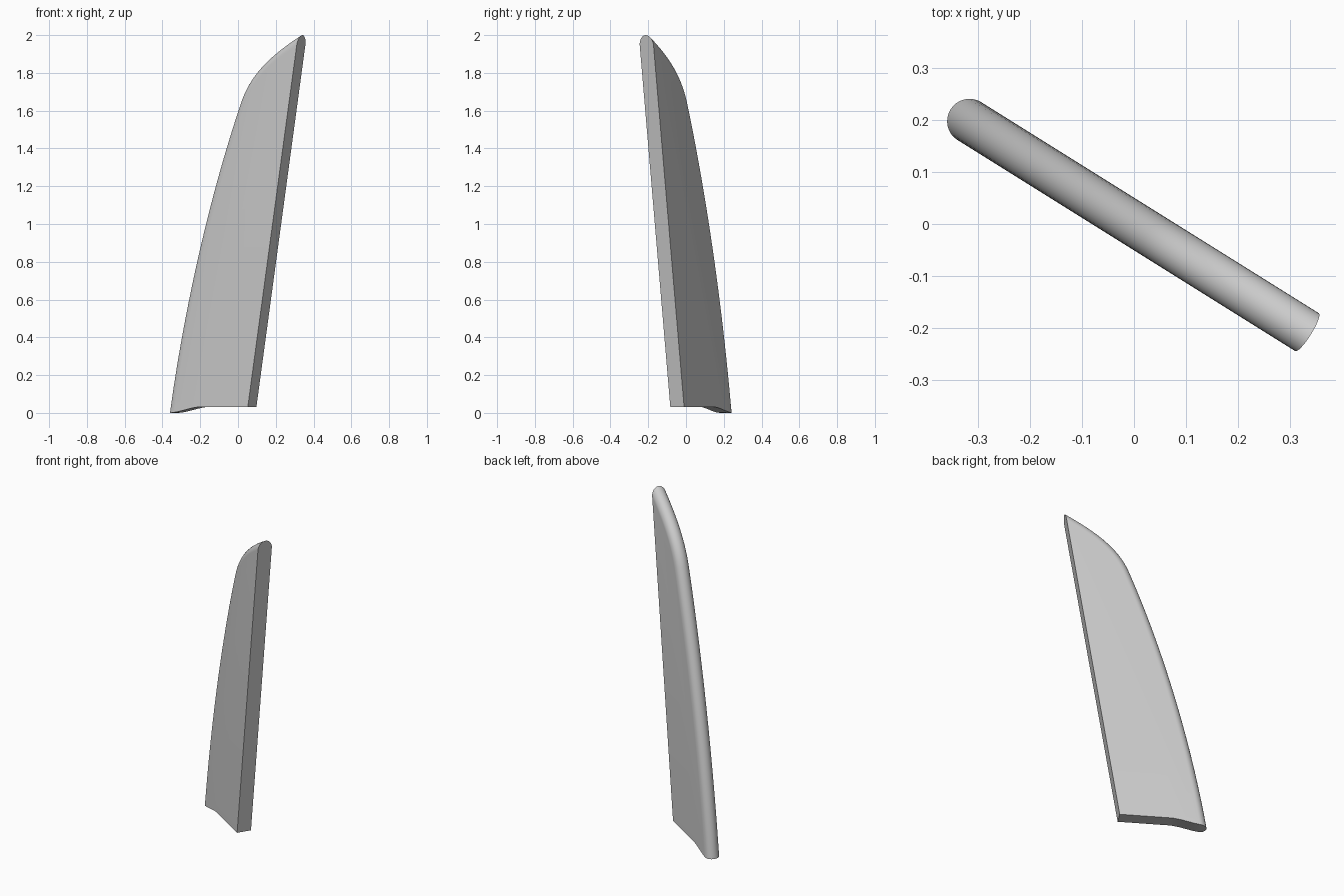
import bpy
import bmesh
import math
from mathutils import Vector, Matrix
from mathutils.geometry import interpolate_bezier

if "Cube" in bpy.data.objects:
    bpy.data.objects.remove(bpy.data.objects["Cube"], do_unlink=True)

HALF = 0.043      # half thickness, also the radius of the rounded edge
ARC = 16          # segments around the rounded edge
TURN = math.radians(-32)


def material(name, colour):
    mat = bpy.data.materials.new(name)
    mat.use_nodes = True
    mat.diffuse_color = colour
    mat.node_tree.nodes["Principled BSDF"].inputs["Base Color"].default_value = colour
    return mat


def trailing(z):
    """Position of the straight slanted rear edge at a height."""
    return 0.083 + 0.1595 * z


def bottom(s):
    """Underside height: level, with a soft drop toward the rounded edge."""
    k = min(max((-0.2 - s) / 0.21, 0), 1)
    return 0.032 * (1 - k * k * (3 - 2 * k))


# Curve of the rounded leading edge, in the plane of the blade
lower = [Vector(p) for p in ((-0.417, 0), (-0.329, 0.55), (-0.17, 1.15), (0.03, 1.65))]
upper = [Vector(p) for p in ((0.03, 1.65), (0.09, 1.8), (0.222, 1.9), (0.402, 2.0))]
edge = interpolate_bezier(*lower, 24) + interpolate_bezier(*upper, 16)[1:]
edge = [Vector((p.x, p.y)) for p in edge]
normals = []
for i in range(len(edge)):
    d = edge[min(i + 1, len(edge) - 1)] - edge[max(i - 1, 0)]
    normals.append(Vector((-d.y, d.x)).normalized())

bm = bmesh.new()

# Rounded edge: one lengthwise strand per angle, trimmed at both ends
strands = []
for j in range(ARC + 1):
    a = math.pi * (j / ARC - 0.5)
    inset = HALF * (1 - math.cos(a))
    pts = [p - n * inset for p, n in zip(edge, normals)]
    pts[0].y = bottom(pts[0].x)
    p, d = pts[-2], pts[-1] - pts[-2]
    k = (trailing(p.y) - p.x) / (d.x - 0.1595 * d.y)
    pts[-1] = p + d * k
    strands.append([bm.verts.new((q.x, HALF * math.sin(a), q.y)) for q in pts])
for one, two in zip(strands, strands[1:]):
    for i in range(len(edge) - 1):
        bm.faces.new((one[i], one[i + 1], two[i + 1], two[i]))

# Underside outline on both flat sides
start, end, steps = strands[0][0].co.x, trailing(0.032), 14
sides = []
for sign in (-1, 1):
    row = []
    for i in range(1, steps + 1):
        s = start + (-0.19 - start) * i / (steps - 1) if i < steps else end
        row.append(bm.verts.new((s, sign * HALF, bottom(s))))
    sides.append(row)

# Flat sides, underside and rear face
for strand, row in zip((strands[0], strands[-1]), sides):
    bm.faces.new(strand + row[::-1])
left = [strands[0][0]] + sides[0]
right = [strands[-1][0]] + sides[1]
for i in range(steps):
    bm.faces.new((left[i], left[i + 1], right[i + 1], right[i]))
bm.faces.new([s[0] for s in strands])
bm.faces.new([s[-1] for s in strands] + [sides[1][-1], sides[0][-1]])

bmesh.ops.recalc_face_normals(bm, faces=bm.faces)
bmesh.ops.transform(bm, matrix=Matrix.Rotation(TURN, 4, "Z"), verts=bm.verts)

mesh = bpy.data.meshes.new("fin_blade")
bm.to_mesh(mesh)
bm.free()
blade = bpy.data.objects.new("fin_blade", mesh)
bpy.context.collection.objects.link(blade)
mesh.materials.append(material("light_grey", (0.6, 0.6, 0.6, 1)))

# Smooth rounded edge with crisp corners
bpy.ops.object.select_all(action="DESELECT")
blade.select_set(True)
bpy.context.view_layer.objects.active = blade
bpy.ops.object.shade_smooth_by_angle(angle=math.radians(30))
